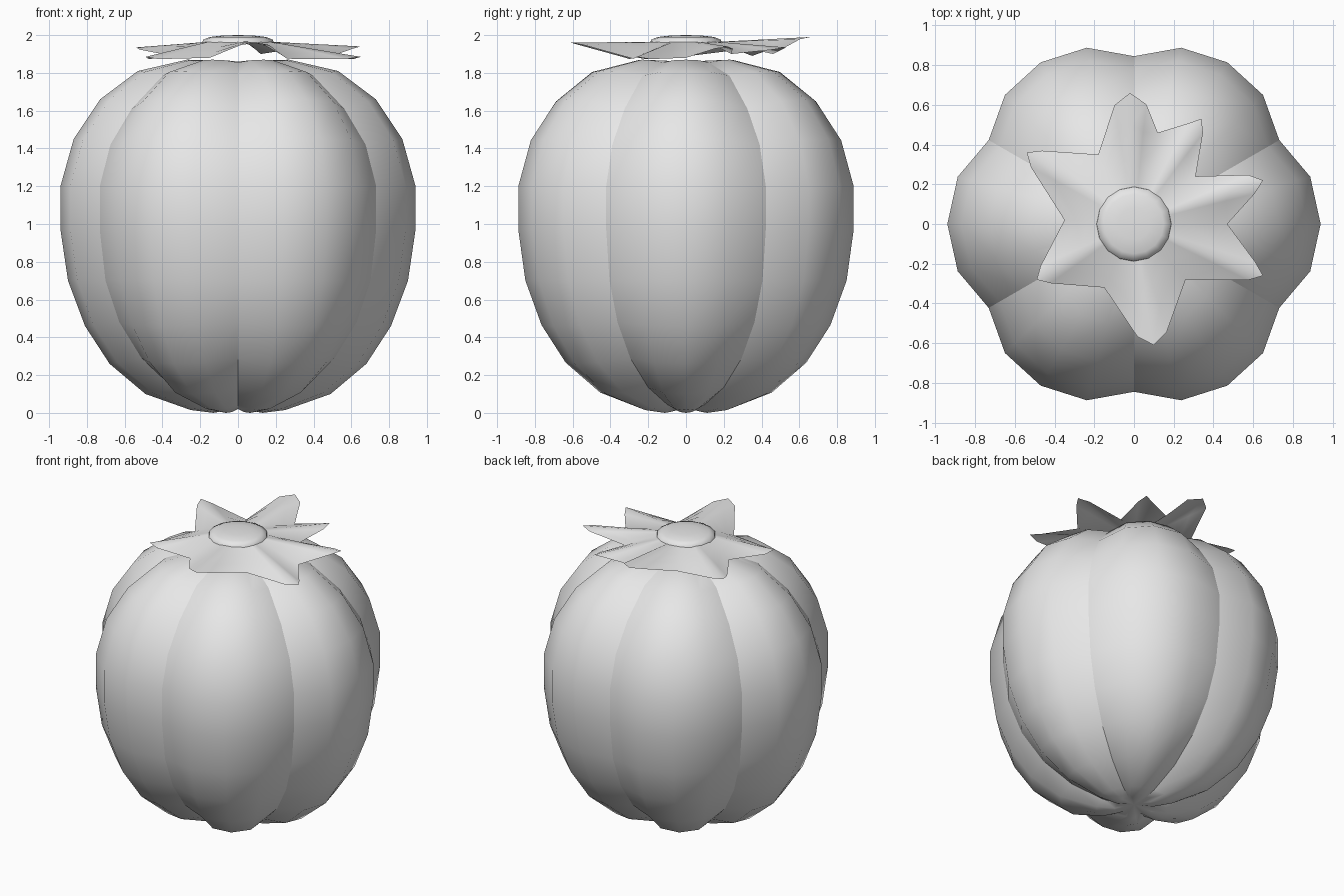
import bpy, bmesh, math
from mathutils import Vector

cube = bpy.data.objects.get("Cube")
if cube:
    bpy.data.objects.remove(cube, do_unlink=True)

grey = bpy.data.materials.new("plain_grey")
grey.use_nodes = True
grey.diffuse_color = (0.8, 0.8, 0.8, 1)
grey.node_tree.nodes["Principled BSDF"].inputs["Base Color"].default_value = (0.8, 0.8, 0.8, 1)


def add_rings(bm, rings):
    """Bridge closed rings of equal length with quads."""
    loops = [[bm.verts.new(p) for p in ring] for ring in rings]
    for a, b in zip(loops, loops[1:]):
        for i in range(len(a)):
            j = (i + 1) % len(a)
            bm.faces.new((a[i], a[j], b[j], b[i]))
    return loops


def add_cap(bm, loop, point, top):
    """Close a ring with a fan of triangles."""
    centre = bm.verts.new(point)
    for i in range(len(loop)):
        pair = (loop[i], loop[(i + 1) % len(loop)])
        bm.faces.new((*pair, centre) if top else (*pair[::-1], centre))


def finish(bm, name):
    for f in bm.faces:
        f.smooth = True
    mesh = bpy.data.meshes.new(name)
    bm.to_mesh(mesh)
    bm.free()
    mesh.materials.append(grey)
    obj = bpy.data.objects.new(name, mesh)
    bpy.context.collection.objects.link(obj)
    return obj


# Six-lobed body: ridge and crease profiles (radius, height), bottom to top
ridge = [(.13, 0), (.25, .015), (.49, .10), (.68, .26), (.81, .46), (.90, .70), (.94, .97),
         (.94, 1.2), (.87, 1.45), (.73, 1.66), (.53, 1.81), (.27, 1.87)]
crease = [(.10, .02), (.20, .045), (.40, .135), (.59, .29), (.725, .48), (.81, .70), (.845, .97),
          (.845, 1.2), (.78, 1.42), (.65, 1.61), (.46, 1.785), (.24, 1.855)]
inset = (0, .22, 1, .22)   # crease weight at each of four steps per lobe
bm = bmesh.new()
rings = []
for r_pt, c_pt in zip(ridge, crease):
    ring = []
    for i in range(24):
        r, z = Vector(r_pt).lerp(Vector(c_pt), inset[i % 4])
        a = math.tau * i / 24
        ring.append((r * math.cos(a), r * math.sin(a), z))
    rings.append(ring)
loops = add_rings(bm, rings)
add_cap(bm, loops[0], (0, 0, .025), False)
add_cap(bm, loops[-1], (0, 0, 1.86), True)
for lower, upper in zip(loops, loops[1:]):
    for i in range(2, 24, 4):
        bm.edges.get((lower[i], upper[i])).smooth = False
finish(bm, "lobed_body")

# Leafy calyx: each petal has a tip, a half width and the notch that follows it
petals = [((-.02, .66, 1.99), .08, (-.18, .35, 1.89)),
          ((-.54, .36, 1.935), .05, (-.35, .02, 1.89)),
          ((-.49, -.28, 1.885), .05, (-.15, -.32, 1.88)),
          ((.10, -.61, 1.96), .075, (.26, -.28, 1.875)),
          ((.65, -.26, 1.885), .05, (.47, 0, 1.88)),
          ((.65, .22, 1.94), .05, (.31, .24, 1.90)),
          ((.34, .53, 1.935), .045, (.12, .46, 1.90))]
outline = []
for tip, width, notch in petals:
    tip = Vector(tip)
    side = Vector((-tip.y, tip.x, 0)).normalized() * width
    base = Vector((tip.x * .91, tip.y * .91, tip.z - .012))
    outline += [base - side, tip, base + side, Vector(notch)]
inner = []
for p in outline:
    flat = Vector((p.x, p.y, 0)).normalized() * .18
    inner.append(flat + Vector((0, 0, 1.965)))
bm = bmesh.new()
add_rings(bm, [[o.lerp(i, t) for o, i in zip(outline, inner)] for t in (0, .33, .67, 1)])
finish(bm, "calyx")

# Low domed button in the middle of the calyx
bm = bmesh.new()
rings = [[(r * math.cos(math.tau * i / 16), r * math.sin(math.tau * i / 16), z) for i in range(16)]
         for r, z in ((.19, 1.955), (.185, 1.975), (.15, 1.99), (.08, 1.998))]
loops = add_rings(bm, rings)
add_cap(bm, loops[-1], (0, 0, 2), True)
finish(bm, "centre_button")
